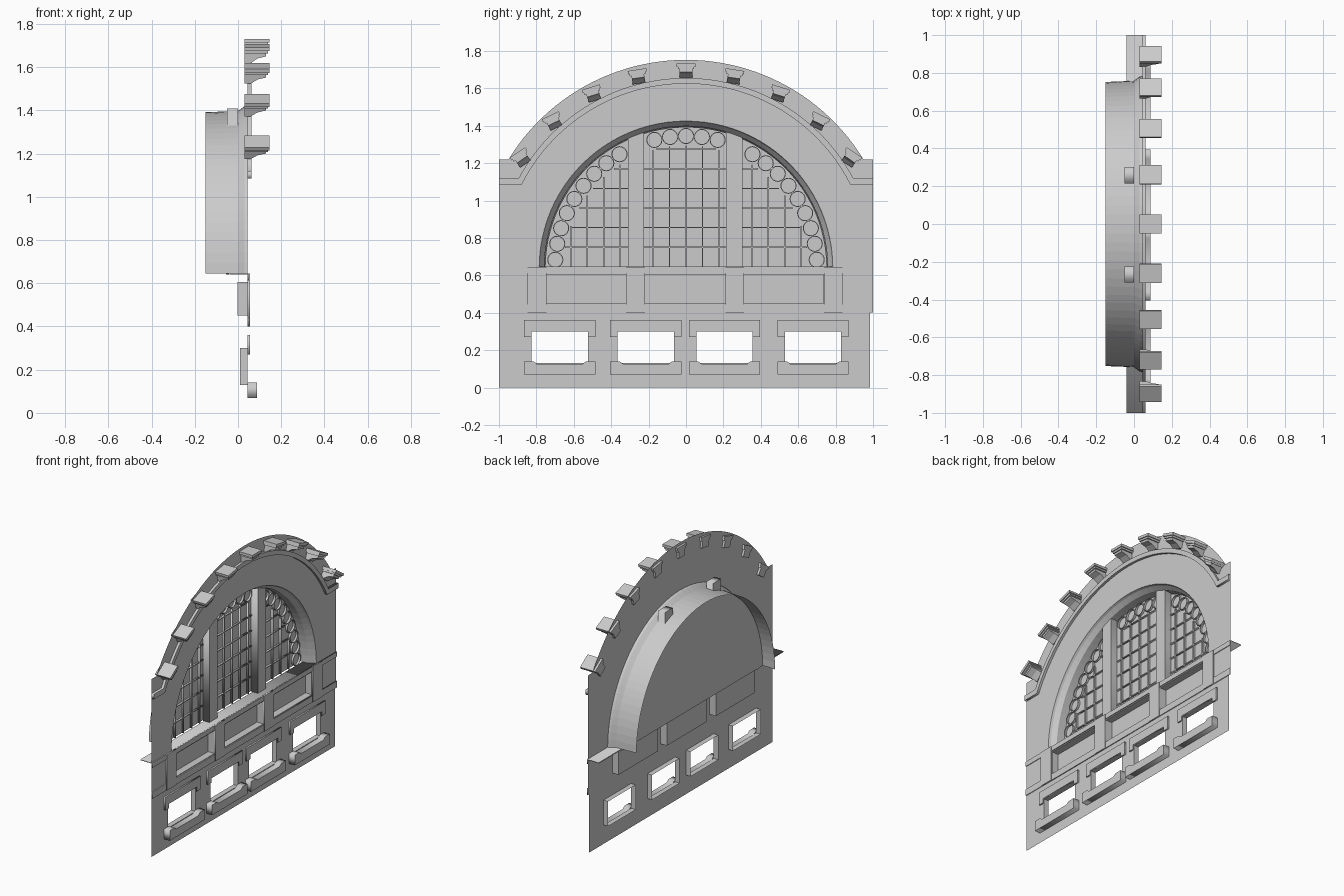
import bpy, bmesh
from math import sin, cos, pi, radians, sqrt, asin
from mathutils import Matrix, Vector

cube = bpy.data.objects.get("Cube")
if cube:
    bpy.data.objects.remove(cube, do_unlink=True)

stone = bpy.data.materials.new("grey stone")
stone.use_nodes = True
GREY = (0.6, 0.6, 0.6, 1)
stone.diffuse_color = GREY
stone.node_tree.nodes["Principled BSDF"].inputs["Base Color"].default_value = GREY

WALL = 0.045      # x of the wall face
ARCH_Z = 0.64     # centre height of all arches
UPRIGHT = Matrix(((0, 0, 1, 0), (1, 0, 0, 0), (0, 1, 0, 0), (0, 0, 0, 1)))


def finish(name, mesh):
    mesh.materials.clear()
    mesh.materials.append(stone)
    obj = bpy.data.objects.new(name, mesh)
    bpy.context.collection.objects.link(obj)
    return obj


def plate(name, outlines, x0, x1):
    """Filled (y, z) outlines, later ones cutting holes, between x0 and x1."""
    curve = bpy.data.curves.new(name, 'CURVE')
    curve.dimensions = '2D'
    curve.fill_mode = 'BOTH'
    curve.extrude = (x1 - x0) / 2
    for pts in outlines:
        spline = curve.splines.new('POLY')
        spline.points.add(len(pts) - 1)
        for p, (y, z) in zip(spline.points, pts):
            p.co = (y, z, 0, 1)
        spline.use_cyclic_u = True
    tmp = bpy.data.objects.new(name + " outline", curve)
    bpy.context.collection.objects.link(tmp)
    deps = bpy.context.evaluated_depsgraph_get()
    mesh = bpy.data.meshes.new_from_object(tmp.evaluated_get(deps))
    bpy.data.objects.remove(tmp, do_unlink=True)
    mesh.transform(Matrix.Translation(((x0 + x1) / 2, 0, 0)) @ UPRIGHT)
    return finish(name, mesh)


def rect(y0, y1, z0, z1):
    return [(y0, z0), (y1, z0), (y1, z1), (y0, z1)]


def arc(r, base, n=48):
    """Arc points from +y to -y, starting and ending at height base."""
    a = asin((base - ARCH_Z) / r)
    return [(r * cos(a + (pi - 2 * a) * i / n),
             ARCH_Z + r * sin(a + (pi - 2 * a) * i / n)) for i in range(n + 1)]


def loft(name, rings, closed=False, cap=False):
    """Quads between successive point rings."""
    bm = bmesh.new()
    rows = [[bm.verts.new(p) for p in ring] for ring in rings]
    for a, b in zip(rows, rows[1:]):
        for i in range(len(a) if closed else len(a) - 1):
            j = (i + 1) % len(a)
            bm.faces.new((a[i], a[j], b[j], b[i]))
    if cap:
        bm.faces.new(rows[-1])
    mesh = bpy.data.meshes.new(name)
    bm.to_mesh(mesh)
    bm.free()
    return finish(name, mesh)


def recess(name, outline, back, cap):
    return loft(name, [[(x, y, z) for y, z in outline] for x in (WALL, back)], True, cap)


# Wall sheet with arch, panel and window openings
windows = [-0.675, -0.215, 0.205, 0.68]
panels = [(-0.745, -0.32), (-0.22, 0.21), (0.31, 0.735)]
window_holes = [rect(c - 0.15, c + 0.15, 0.13, 0.30) for c in windows]
panel_holes = [rect(a, b, 0.45, 0.605) for a, b in panels]
wall_outline = [(-1, 0), (0.985, 0), (0.985, 0.4), (1, 0.4), (1, 1.22)]
wall_outline += arc(1.112, 1.22) + [(-1, 1.22)]
plate("wall", [wall_outline, arc(0.785, 0.646)] + window_holes + panel_holes, WALL, WALL)

# Arch reveal running back into a barrel
loft("arch_reveal", [[(x, y, z) for y, z in arc(r, 0.645)] for r, x in
                     ((0.785, WALL), (0.78, 0.03), (0.758, 0.0), (0.752, -0.15))])

# Cornice strip that follows the arch and turns level at the ends
strip = [(1, 1.085), (1, 1.12)] + arc(1.015, 1.12) + [(-1, 1.12), (-1, 1.085)]
strip += arc(0.985, 1.085)[::-1]
plate("arch_cornice", [strip], WALL, 0.062)

# Ledge under the arch
plate("arch_ledge", [rect(-1, 1, 0.64, 0.646)], -0.04, WALL)

# Glass sheet, mullions and glazing bars
GLASS = -0.055
plate("glass", [arc(0.753, 0.645)], GLASS, GLASS)
for y in (-0.267, 0.258):
    plate("mullion", [rect(y - 0.043, y + 0.043, 0.645, 1.41)], -0.05, 0.0)

bars = []
for k in range(-8, 9):
    y = k * 0.088
    top = ARCH_Z + sqrt(max(0, 0.655 ** 2 - y * y))
    if top > 0.7 and abs(abs(y) - 0.262) > 0.045:
        bars.append(rect(y - 0.003, y + 0.003, 0.646, top))
for i, b in enumerate(bars):
    plate("upright_bar", [b], GLASS, GLASS + 0.014)
for k in range(1, 7):
    z = 0.645 + k * 0.105
    half = sqrt(max(0, 0.655 ** 2 - (z - ARCH_Z) ** 2))
    for a, b in ((-half, -0.31), (-0.224, 0.215), (0.301, half)):
        lo, hi = max(a, -half), min(b, half)
        if hi - lo > 0.02:
            plate("cross_bar", [rect(lo, hi, z - 0.003, z + 0.003)], GLASS, GLASS + 0.012)

# Round lights along the arch
angles = [3.5 + 7 * k for k in range(9)]
angles = angles + [180 - a for a in angles] + [76, 83, 90, 97, 104]
for a in angles:
    cy, cz = 0.7 * cos(radians(a)), ARCH_Z + 0.705 * sin(radians(a))
    circles = [[(cy + r * cos(t * pi / 10), cz + r * sin(t * pi / 10)) for t in range(20)]
               for r in (0.043, 0.038)]
    plate("round_light", circles, GLASS, GLASS + 0.014)

# Band of recessed panels between flat pilasters
for hole in panel_holes:
    recess("panel_recess", hole, -0.003, True)
for y in (-0.797, -0.27, 0.26, 0.787):
    plate("pilaster", [rect(y - 0.05, y + 0.05, 0.4, 0.645)], WALL, 0.055)
plate("band_top", [rect(-1, 1, 0.612, 0.645)], WALL, 0.051)
plate("band_base", [rect(-1, 1, 0.4, 0.445)], WALL, 0.051)

# Lower windows with reveals, eared lintels and notched sills
for c, hole in zip(windows, window_holes):
    recess("window_reveal", hole, 0.01, False)
    lintel = [(-0.19, 0.36), (-0.19, 0.27), (-0.15, 0.27), (-0.15, 0.30),
              (0.15, 0.30), (0.15, 0.27), (0.19, 0.27), (0.19, 0.36)]
    sill = [(-0.19, 0.07), (0.19, 0.07), (0.19, 0.14), (0.14, 0.14),
            (0.12, 0.125), (-0.12, 0.125), (-0.14, 0.14), (-0.19, 0.14)]
    plate("window_lintel", [[(c + y, z) for y, z in lintel]], WALL, 0.055)
    plate("window_sill", [[(c + y, z) for y, z in sill]], WALL, 0.088)


# Brackets around the arch, leaning outwards
def prism(bm, profile, half):
    """Extrude an (x, z) side profile across y."""
    face = bm.faces.new([bm.verts.new((x, -half, z)) for x, z in profile])
    new = bmesh.ops.extrude_face_region(bm, geom=[face])["geom"]
    bmesh.ops.translate(bm, vec=(0, 2 * half, 0),
                        verts=[v for v in new if isinstance(v, bmesh.types.BMVert)])


for k in range(-4, 5):
    a = radians(13.9) * k
    bm = bmesh.new()
    prism(bm, [(0.03, 0), (0.145, 0), (0.145, -0.018), (0.03, -0.018)], 0.05)
    prism(bm, [(0.03, -0.018), (0.138, -0.018), (0.138, -0.03), (0.03, -0.03)], 0.043)
    prism(bm, [(0.03, -0.03), (0.13, -0.03), (0.13, -0.045), (0.09, -0.055),
               (0.06, -0.075), (0.03, -0.075)], 0.034)
    bmesh.ops.recalc_face_normals(bm, faces=bm.faces)
    place = Vector((0, 1.092 * sin(a), ARCH_Z + 1.092 * cos(a)))
    bm.transform(Matrix.Translation(place) @ Matrix.Rotation(-0.62 * a, 4, 'X'))
    mesh = bpy.data.meshes.new("bracket")
    bm.to_mesh(mesh)
    bm.free()
    finish("bracket", mesh)
